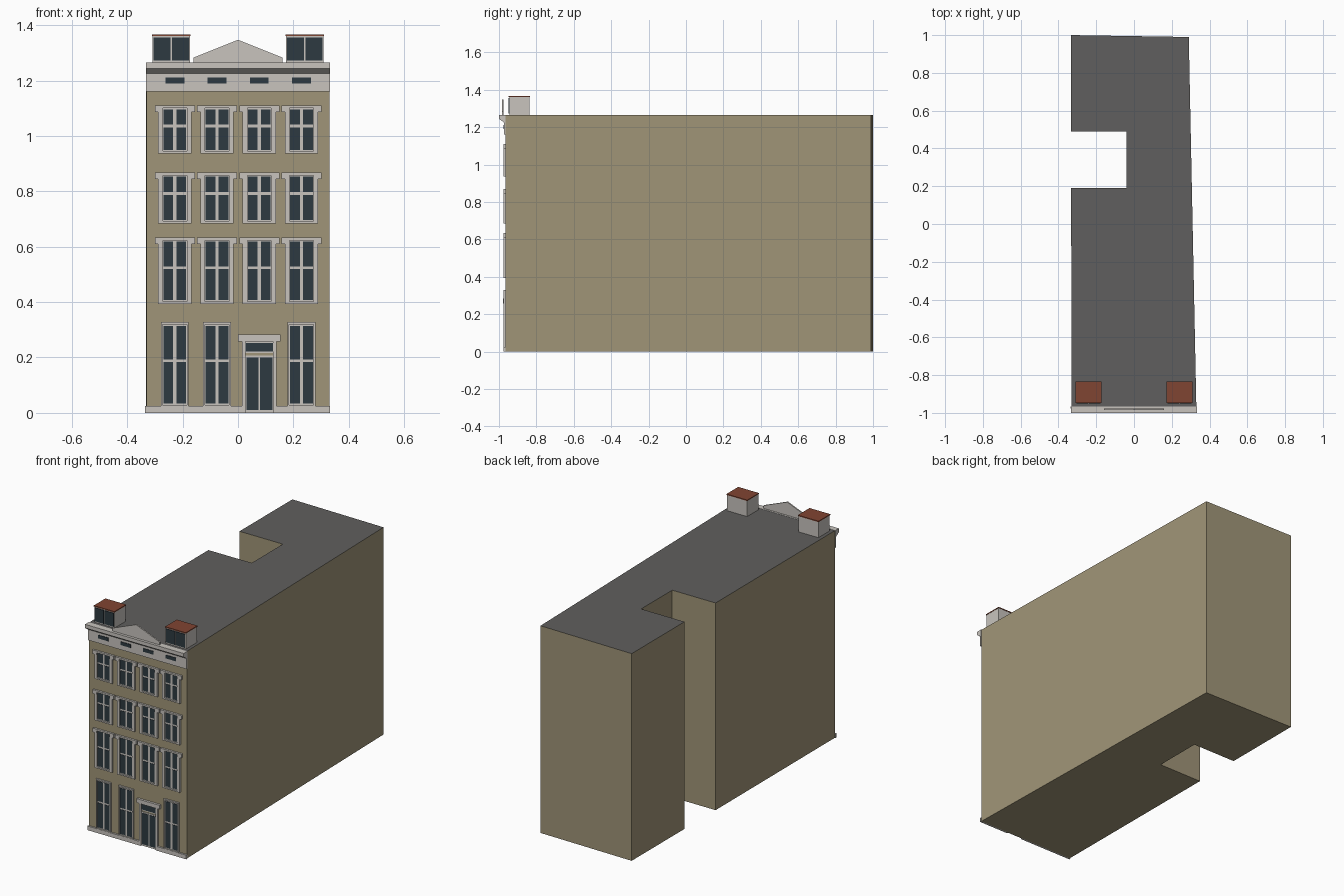
import bpy, bmesh
from mathutils import Matrix, Vector

old = bpy.data.objects.get("Cube")
if old:
    bpy.data.objects.remove(old, do_unlink=True)


def material(name, r, g, b):
    m = bpy.data.materials.new(name)
    m.use_nodes = True
    m.diffuse_color = (r, g, b, 1)
    m.node_tree.nodes["Principled BSDF"].inputs["Base Color"].default_value = (r, g, b, 1)
    return m


TAN = material("tan wall", .352, .301, .188)
WHITE = material("pale stone", .578, .552, .515)
ROOF = material("grey roof", .117, .114, .112)
GLASS = material("dark glass", .027, .042, .053)
RED = material("red tile", .216, .058, .032)

WALL = -0.965                       # front wall plane


def finish(name, bm, *mats):
    bmesh.ops.recalc_face_normals(bm, faces=bm.faces)
    if len(mats) > 1:               # second colour goes on faces that look up
        bm.normal_update()
        for f in bm.faces:
            f.material_index = int(f.normal.z > .5)
    me = bpy.data.meshes.new(name)
    bm.to_mesh(me)
    bm.free()
    for m in mats:
        me.materials.append(m)
    ob = bpy.data.objects.new(name, me)
    bpy.context.collection.objects.link(ob)
    return ob


def boxes(name, spans, *mats):
    """One object from boxes given as (x0, x1, y0, y1, z0, z1)."""
    bm = bmesh.new()
    for x0, x1, y0, y1, z0, z1 in spans:
        mat = (Matrix.Translation(((x0 + x1) / 2, (y0 + y1) / 2, (z0 + z1) / 2))
               @ Matrix.Diagonal((x1 - x0, y1 - y0, z1 - z0, 1)))
        bmesh.ops.create_cube(bm, size=1, matrix=mat)
    return finish(name, bm, *mats)


def prism(name, points, push, *mats):
    """Extrude a closed outline along a vector."""
    bm = bmesh.new()
    face = bm.faces.new([bm.verts.new(p) for p in points])
    ext = bmesh.ops.extrude_face_region(bm, geom=[face], use_keep_orig=True)
    verts = [v for v in ext["geom"] if isinstance(v, bmesh.types.BMVert)]
    bmesh.ops.translate(bm, verts=verts, vec=Vector(push))
    return finish(name, bm, *mats)


# Building body with side courtyard
plan = [(-.33, WALL), (.33, WALL), (.29, .99), (-.333, 1), (-.333, .49),
        (-.04, .49), (-.04, .19), (-.333, .19)]
prism("building_body", [(x, y, 0) for x, y in plan], (0, 0, 1.265), TAN, ROOF)


def out(x0, x1, z0, z1, depth, back=0):
    """Box standing out of the front wall."""
    return (x0, x1, WALL - depth, WALL - back, z0, z1)


# Windows
def window(name, cx, z0, z1, bar, half, lintel):
    t = half - .043 if lintel else .006
    g = half - t
    frame = [out(cx - half, cx - g, z0, z1, .01), out(cx + g, cx + half, z0, z1, .01),
             out(cx - g, cx + g, z0, z0 + .008, .01), out(cx - g, cx + g, z1 - .008, z1, .01),
             out(cx - g, cx + g, z0, z1, .003)]
    if lintel:
        frame.append(out(cx - .072, cx + .072, z1 - .024, z1 - .012, .008))
        frame.append(out(cx - .072, cx + .072, z1 - .012, z1, .013))
        # keep the lintel clear of the opening
        frame[-2:] = [out(cx - .072, cx - g, z1 - .024, z1, .012),
                      out(cx + g, cx + .072, z1 - .024, z1, .012),
                      out(cx - g, cx + g, z1 - .01, z1, .012)]
    boxes(name + "_frame", frame, WHITE)
    panes = []
    for s in (-1, 1):
        a, b = sorted((cx + s * .006, cx + s * .041))
        panes += [out(a, b, z0 + .013, bar - .005, .005, .001),
                  out(a, b, bar + .005, z1 - .014, .005, .001)]
    boxes(name + "_glass", panes, GLASS)


columns = [-.228, -.076, .077, .229]
floors = [("first", .394, .633, .524), ("second", .684, .868, .792), ("third", .937, 1.11, 1.036)]
for label, z0, z1, bar in floors:
    for i, cx in enumerate(columns):
        window(f"{label}_floor_window_{i + 1}", cx, z0, z1, bar, .06, True)
for i in (0, 1, 3):
    window(f"ground_floor_window_{i + 1}", columns[i], .02, .328, .188, .05, False)

# Plinth, split around the door
boxes("plinth", [out(-.335, .022, 0, .025, .011), out(.132, .333, 0, .025, .011)], WHITE)

# Doorway
d = columns[2]
boxes("door_surround", [
    out(d - .062, d - .05, 0, .26, .01), out(d + .05, d + .062, 0, .26, .01),
    out(d - .077, d + .077, .258, .283, .014),
    out(d - .05, d + .05, 0, .208, .003), out(d - .05, d + .05, .216, .26, .003)], WHITE)
boxes("door_glass", [
    out(d - .047, d - .003, .01, .2, .005, .001), out(d + .003, d + .047, .01, .2, .005, .001),
    out(d - .05, d + .05, .221, .253, .005, .001)], GLASS)

# Frieze with vents
boxes("frieze", [out(-.333, .333, 1.16, 1.23, .008)], WHITE)
boxes("frieze_vents", [out(c - .034, c + .034, 1.19, 1.211, .011, .005) for c in columns], GLASS)

# Cornice with sloping soffit
profile = [(WALL, 1.225), (-.973, 1.225), (-1, 1.244), (-1, 1.266), (WALL, 1.266)]
prism("cornice", [(-.333, y, z) for y, z in profile], (.666, 0, 0), WHITE)

# Pediment
gable = [(-.16, 1.265), (.16, 1.265), (.16, 1.283), (0, 1.347), (-.16, 1.283)]
prism("pediment", [(x, -.984, z) for x, z in gable], (0, .008, 0), WHITE)

# Dormers
for side, cx in (("right", -.241), ("left", .241)):
    boxes(side + "_dormer", [(cx - .068, cx + .068, -.945, -.837, 1.262, 1.361)], WHITE)
    boxes(side + "_dormer_roof", [(cx - .07, cx + .07, -.948, -.835, 1.361, 1.367)], RED)
    boxes(side + "_dormer_glass", [(cx - .064, cx - .003, -.949, -.944, 1.273, 1.356),
                                   (cx + .003, cx + .064, -.949, -.944, 1.273, 1.356)], GLASS)
